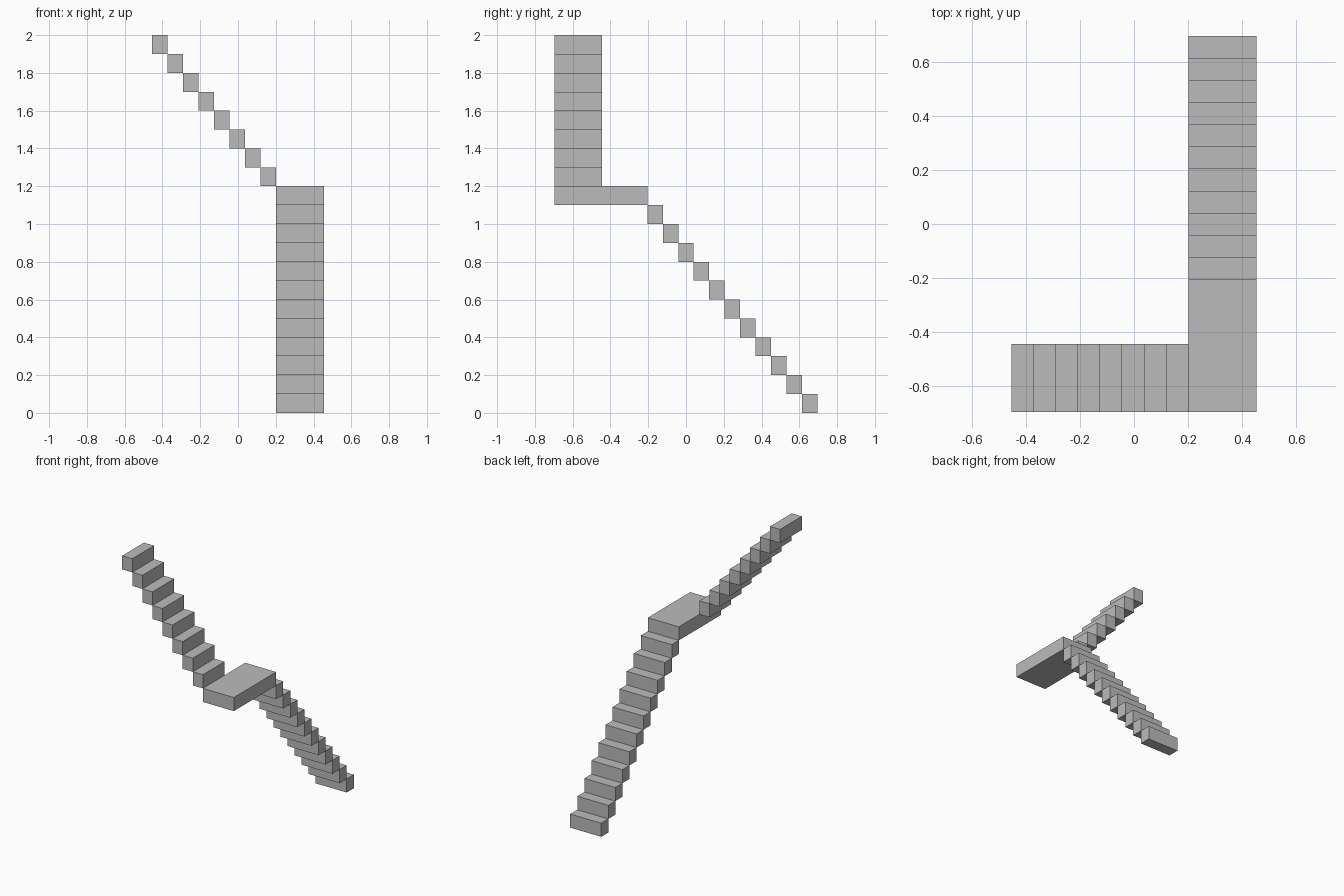
import bpy

cube = bpy.data.objects.get("Cube")
if cube:
    bpy.data.objects.remove(cube, do_unlink=True)

# Single stone grey
grey = bpy.data.materials.new("stone grey")
grey.use_nodes = True
color = (0.5, 0.5, 0.5, 1)
grey.diffuse_color = color
grey.node_tree.nodes["Principled BSDF"].inputs["Base Color"].default_value = color


def box(name, low, high):
    """Add a box spanning two opposite corners."""
    center = [(a + b) / 2 for a, b in zip(low, high)]
    bpy.ops.mesh.primitive_cube_add(size=1, location=center)
    obj = bpy.context.object
    obj.name = name
    obj.scale = [b - a for a, b in zip(low, high)]
    bpy.ops.object.transform_apply(location=False, rotation=False, scale=True)
    obj.data.materials.append(grey)


RISE = 0.1
TREAD = 0.082
WIDTH = 0.252
LOWER_STEPS = 11
UPPER_STEPS = 8
RIGHT, LEFT = 0.202, 0.202 + WIDTH
FRONT, BACK = -0.697, 0.697
landing_back = BACK - LOWER_STEPS * TREAD
landing_base = LOWER_STEPS * RISE

# Lower flight climbs from the back towards the front
for i in range(LOWER_STEPS):
    y = BACK - i * TREAD
    box(f"lower_step_{i + 1}", (RIGHT, y - TREAD, i * RISE), (LEFT, y, (i + 1) * RISE))

# Landing where the stair turns
box("landing", (RIGHT, FRONT, landing_base), (LEFT, landing_back, landing_base + RISE))

# Upper flight climbs towards the right
for i in range(UPPER_STEPS):
    x = RIGHT - i * TREAD
    z = landing_base + (i + 1) * RISE
    box(f"upper_step_{i + 1}", (x - TREAD, FRONT, z), (x, FRONT + WIDTH, z + RISE))
